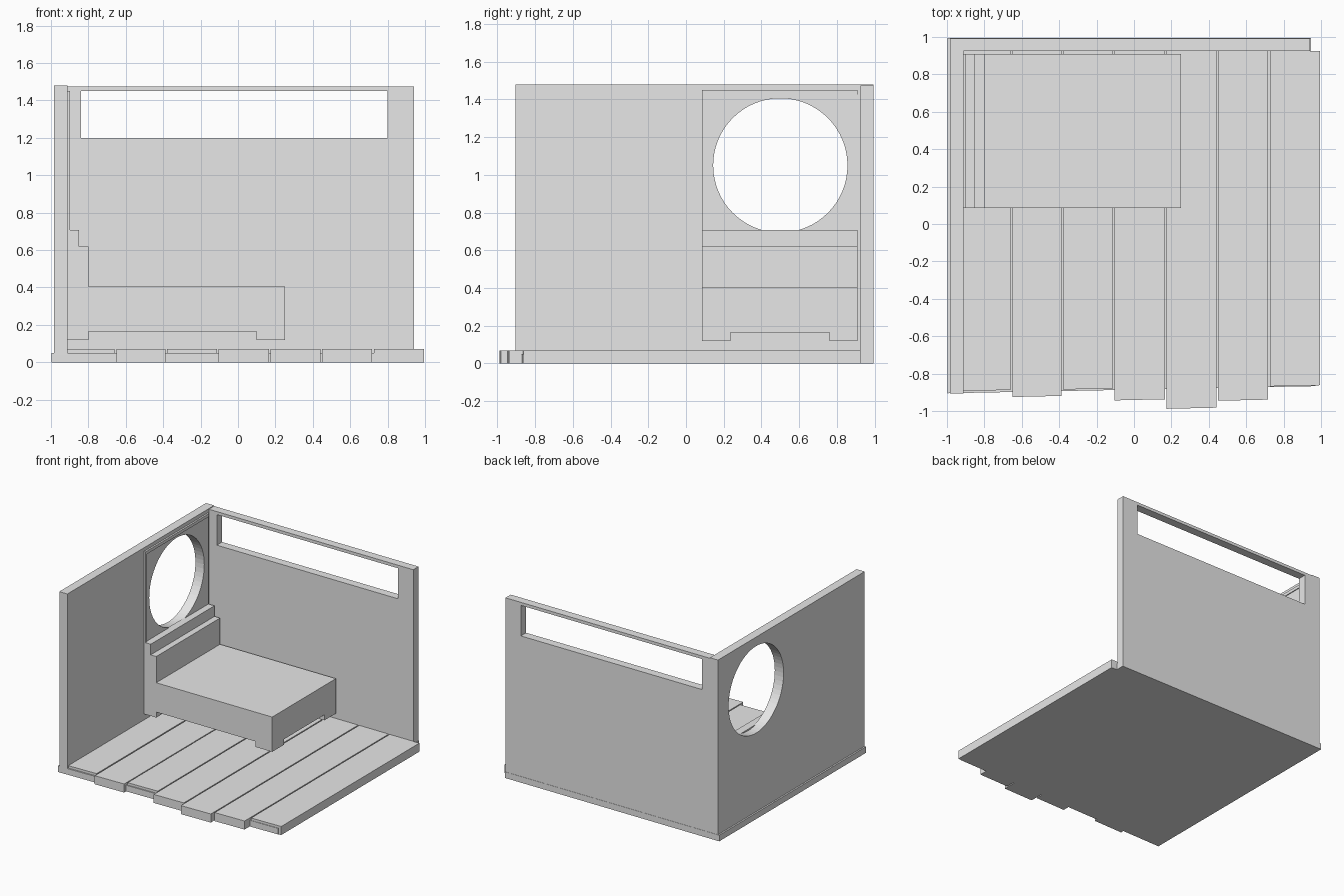
import bpy, bmesh
from mathutils import Matrix, Vector

if "Cube" in bpy.data.objects:
    bpy.data.objects.remove(bpy.data.objects["Cube"])

grey = bpy.data.materials.new("light_grey")
grey.diffuse_color = (0.8, 0.8, 0.8, 1)
grey.use_nodes = True
grey.node_tree.nodes["Principled BSDF"].inputs["Base Color"].default_value = grey.diffuse_color


def prism(name, pts, direction):
    """Extrude a flat polygon of 3D points along a direction."""
    bm = bmesh.new()
    face = bm.faces.new([bm.verts.new(p) for p in pts])
    ext = bmesh.ops.extrude_face_region(bm, geom=[face])
    verts = [g for g in ext["geom"] if isinstance(g, bmesh.types.BMVert)]
    bmesh.ops.translate(bm, vec=Vector(direction), verts=verts)
    bmesh.ops.recalc_face_normals(bm, faces=bm.faces)
    me = bpy.data.meshes.new(name)
    bm.to_mesh(me)
    bm.free()
    me.materials.append(grey)
    ob = bpy.data.objects.new(name, me)
    bpy.context.collection.objects.link(ob)
    return ob


def box(name, x0, x1, y0, y1, z0, z1):
    return prism(name, [(x0, y0, z0), (x1, y0, z0), (x1, y1, z0), (x0, y1, z0)],
                 (0, 0, z1 - z0))


def cut(ob, cutter):
    cutter.hide_render = True
    mod = ob.modifiers.new("cut", 'BOOLEAN')
    mod.operation = 'DIFFERENCE'
    mod.solver = 'EXACT'
    mod.object = cutter
    bpy.context.view_layer.objects.active = ob
    bpy.ops.object.modifier_apply(modifier=mod.name)


def round_cutter():
    bm = bmesh.new()
    mat = Matrix.Translation((-0.95, 0.5, 1.05)) @ Matrix.Rotation(1.5707963, 4, 'Y')
    bmesh.ops.create_cone(bm, cap_ends=True, segments=64, radius1=0.356,
                          radius2=0.356, depth=0.4, matrix=mat)
    me = bpy.data.meshes.new("round_cutter")
    bm.to_mesh(me)
    bm.free()
    me.materials.append(grey)
    ob = bpy.data.objects.new("round_cutter", me)
    bpy.context.collection.objects.link(ob)
    return ob


# Base slab under walls and planks, front edge slightly skewed
prism("base_slab", [(-0.998, -0.905, 0), (0.97, -0.867, 0), (0.97, 0.92, 0),
                    (0.945, 0.92, 0), (0.945, 0.995, 0), (-0.998, 0.995, 0)],
      (0, 0, 0.05))

# Uneven floor planks: left edge, right edge, front end
planks = [(-0.912, -0.660, -0.890), (-0.650, -0.388, -0.922),
          (-0.380, -0.112, -0.882), (-0.103, 0.165, -0.940),
          (0.174, 0.441, -0.985), (0.450, 0.717, -0.942),
          (0.726, 0.995, -0.865)]
for i, (a, b, f) in enumerate(planks):
    prism(f"floor_plank_{i + 1}",
          [(a, f - 0.003, 0), (b, f + 0.003, 0), (b, 0.925, 0), (a, 0.925, 0)],
          (0, 0, 0.07))

# Back wall with long window
back = box("back_wall", -0.985, 0.94, 0.925, 0.993, 0.04, 1.475)
window = box("window_cutter", -0.84, 0.80, 0.8, 1.1, 1.20, 1.45)
cut(back, window)

# Left wall with round window, thin panel behind the bed head
left = box("left_wall", -0.985, -0.912, -0.905, 0.993, 0.04, 1.48)
panel = box("window_panel", -0.913, -0.905, 0.10, 0.91, 0.70, 1.43)
hole = round_cutter()
cut(left, hole)
cut(panel, hole)
bpy.data.objects.remove(window)
bpy.data.objects.remove(hole)

# Trim along the front and top of the panel
box("panel_side_trim", -0.913, -0.898, 0.085, 0.107, 0.70, 1.45)
box("panel_top_trim", -0.913, -0.898, 0.107, 0.91, 1.425, 1.45)

# Bed with stepped headboard, one side profile
side = [(-0.913, 0.165), (0.25, 0.165), (0.25, 0.405), (-0.80, 0.405),
        (-0.80, 0.62), (-0.85, 0.62), (-0.85, 0.707), (-0.913, 0.707)]
prism("bed", [(x, 0.085, z) for x, z in side], (0, 0.825, 0))

# Bed feet
for i, (x0, x1) in enumerate([(-0.913, -0.80), (0.10, 0.25)]):
    for j, (y0, y1) in enumerate([(0.085, 0.235), (0.76, 0.91)]):
        box(f"bed_foot_{i * 2 + j + 1}", x0, x1, y0, y1, 0.12, 0.165)
